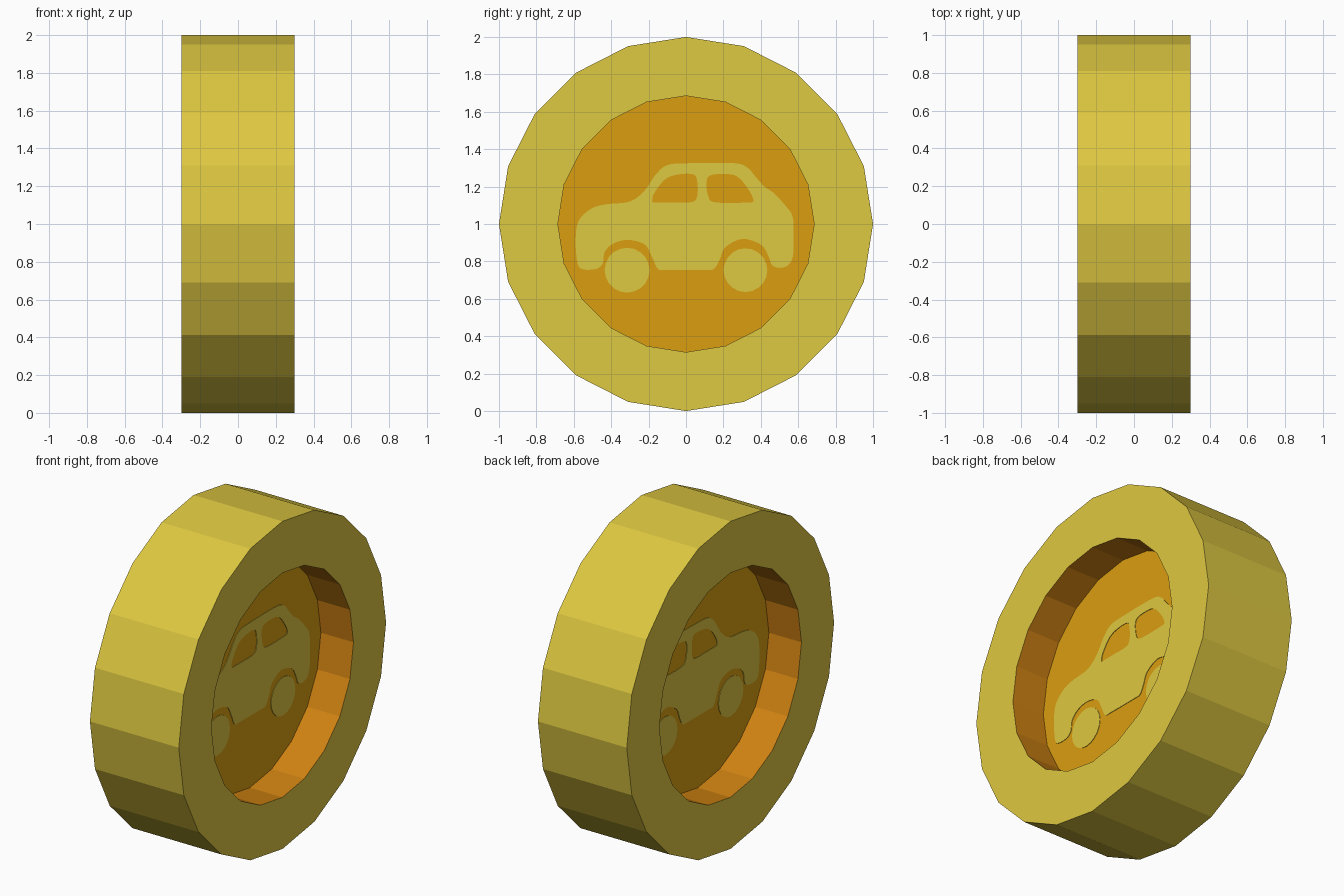
import bpy, bmesh, math
from mathutils import Matrix, Vector

if "Cube" in bpy.data.objects:
    bpy.data.objects.remove(bpy.data.objects["Cube"])


def material(name, srgb):
    lin = [(c / 255 / 12.92 if c < 10 else ((c / 255 + 0.055) / 1.055) ** 2.4) for c in srgb]
    m = bpy.data.materials.new(name)
    m.diffuse_color = (*lin, 1)
    m.use_nodes = True
    m.node_tree.nodes["Principled BSDF"].inputs["Base Color"].default_value = m.diffuse_color
    return m


gold = material("gold", (222, 200, 65))
amber = material("amber_floor", (218, 158, 16))
orange = material("orange_wall", (208, 131, 18))

SIDES = 20
FLOOR = 0.08   # half thickness of the web between the two recesses

# Coin: 20-sided ring profile (radius, x) with a recess on both sides
profile = [(0.685, FLOOR), (0.685, 0.3), (1, 0.3), (1, -0.3), (0.685, -0.3), (0.685, -FLOOR)]
section_mats = [2, 0, 0, 0, 2]
bm = bmesh.new()
rings = []
for r, x in profile:
    rings.append([bm.verts.new((x, r * math.sin(2 * math.pi * i / SIDES),
                                1 + r * math.cos(2 * math.pi * i / SIDES)))
                  for i in range(SIDES)])
for k, mat in enumerate(section_mats):
    for i in range(SIDES):
        j = (i + 1) % SIDES
        f = bm.faces.new((rings[k][i], rings[k][j], rings[k + 1][j], rings[k + 1][i]))
        f.material_index = mat
for ring in (rings[0], rings[-1]):
    bm.faces.new(ring).material_index = 1
bmesh.ops.recalc_face_normals(bm, faces=bm.faces)
mesh = bpy.data.meshes.new("coin")
bm.to_mesh(mesh)
bm.free()
for m in (gold, amber, orange):
    mesh.materials.append(m)
bpy.context.collection.objects.link(bpy.data.objects.new("coin", mesh))

# Car emblem outlines in hundredths of a unit (y, z)
body = [(-58, 79), (-55, 75.8), (-48, 76), (-44.5, 79), (-43.5, 85), (-39, 89.5), (-31, 91.5),
        (-22, 89), (-18, 82), (-15, 76), (-10, 75.5), (10, 75.5), (15, 76), (18, 81),
        (21, 87.5), (30, 92), (40, 89), (44, 83), (46.5, 77.5), (53, 77), (57, 82),
        (57.5, 94), (57, 104), (53, 110), (47, 116.5), (42, 120), (37, 125.5), (33, 130),
        (26, 132.5), (2, 132.5), (-10, 131.5), (-16.5, 126), (-22, 118), (-30, 112),
        (-43, 110.5), (-51, 108), (-57.5, 101.5), (-59, 91)]
front_window = [(-18, 112), (-17, 116.5), (-11, 124), (-4, 126.5), (4, 126.5), (6, 122.5),
                (6, 115), (3, 111.7), (-8, 111.5), (-16, 111.5)]
rear_window = [(11, 123), (14, 126.3), (24, 126.5), (29, 124), (34, 117.5), (36, 112.5),
               (33, 111.5), (16, 111.5), (12, 114.5)]


def smooth_loop(points, steps=4):
    """Closed Catmull-Rom curve through the points."""
    p = [Vector(q) / 100 for q in points]
    n, out = len(p), []
    for i in range(n):
        a, b, c, d = p[i - 1], p[i], p[(i + 1) % n], p[(i + 2) % n]
        for s in range(steps):
            t = s / steps
            out.append(0.5 * (2 * b + (c - a) * t + (2 * a - 5 * b + 4 * c - d) * t * t
                              + (3 * b - a - 3 * c + d) * t ** 3))
    return out


def disc(y, z, r):
    return [Vector((y + r * math.cos(math.pi * i / 10), z + r * math.sin(math.pi * i / 10)))
            for i in range(20)]


def plate(name, loops, x):
    """Thin filled plate in the YZ plane; inner loops become holes."""
    cu = bpy.data.curves.new(name, 'CURVE')
    cu.dimensions = '2D'
    cu.fill_mode = 'BOTH'
    cu.extrude = 0.002
    for loop in loops:
        sp = cu.splines.new('POLY')
        sp.points.add(len(loop) - 1)
        for pt, v in zip(sp.points, loop):
            pt.co = (v.x, v.y, 0, 1)
        sp.use_cyclic_u = True
    cu.materials.append(gold)
    ob = bpy.data.objects.new(name, cu)
    # local x -> y, local y -> z, local z -> x
    ob.matrix_world = Matrix(((0, 0, 1, x), (1, 0, 0, 0), (0, 1, 0, 0), (0, 0, 0, 1)))
    bpy.context.collection.objects.link(ob)


# Emblem on both recess floors
for side, sx in (("right", 1), ("left", -1)):
    x = sx * (FLOOR + 0.001)
    plate("car_body_" + side, [smooth_loop(q) for q in (body, front_window, rear_window)], x)
    plate("front_wheel_" + side, [disc(-0.315, 0.753, 0.12)], x)
    plate("rear_wheel_" + side, [disc(0.318, 0.753, 0.117)], x)
